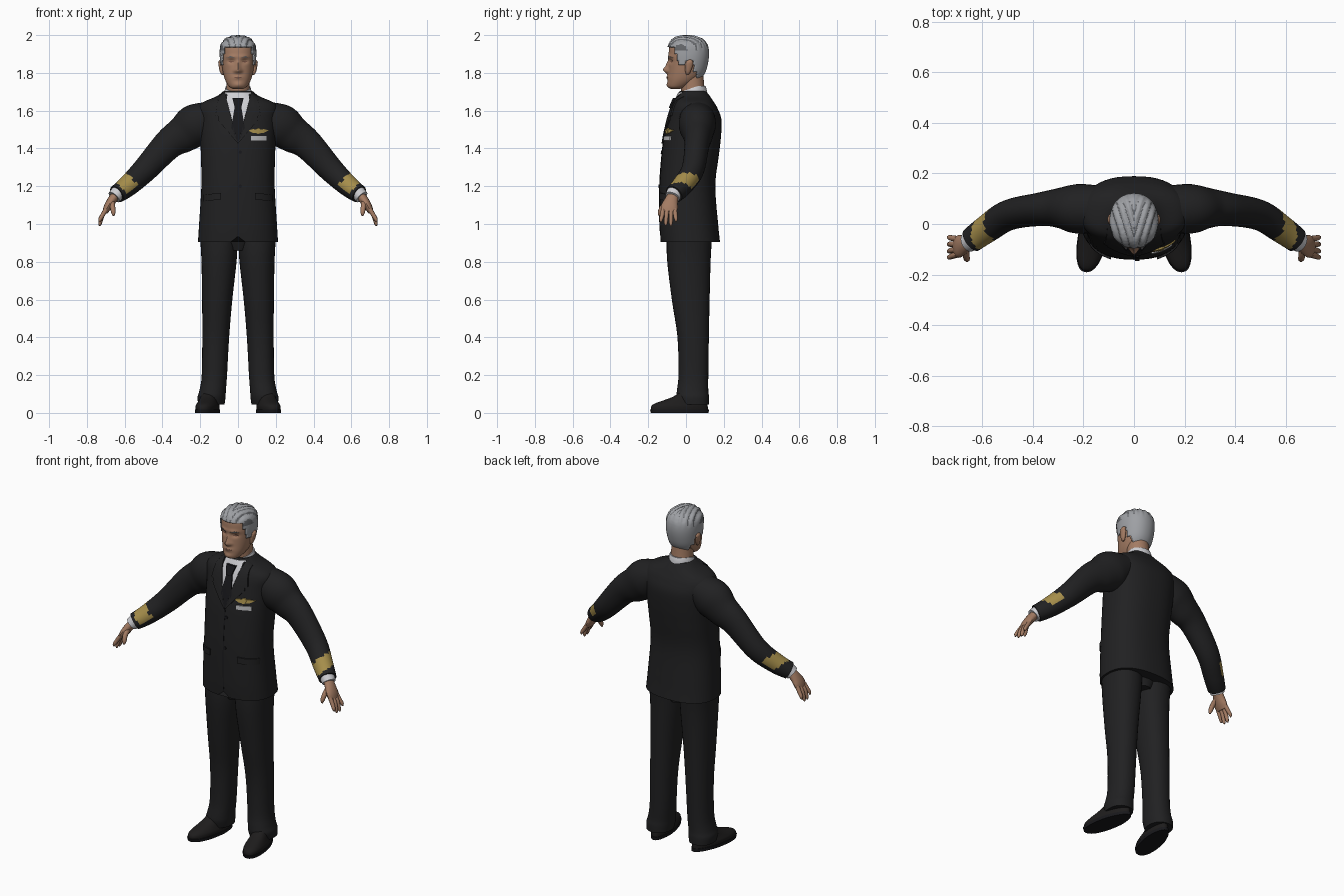
import bpy, bmesh, math, random
from mathutils import Vector
from mathutils.bvhtree import BVHTree

if "Cube" in bpy.data.objects:
    bpy.data.objects.remove(bpy.data.objects["Cube"])

random.seed(4)


def mat(name, r, g, b):
    m = bpy.data.materials.new(name)
    m.diffuse_color = (r, g, b, 1)
    m.use_nodes = True
    m.node_tree.nodes["Principled BSDF"].inputs["Base Color"].default_value = m.diffuse_color
    return m


BLACK = mat("black_cloth", .015, .015, .016)
TIE = mat("tie_black", .009, .009, .011)
SHOE = mat("shoe_black", .013, .012, .012)
WHITE = mat("white_shirt", .62, .62, .65)
GOLD = mat("gold_braid", .38, .27, .07)
SKIN = mat("skin", .37, .20, .125)
LIP = mat("dark_skin", .17, .08, .055)
HAIR = mat("grey_hair", .34, .35, .37)
STREAK = mat("dark_grey_hair", .13, .135, .145)
SILVER = mat("silver_plate", .45, .45, .46)


def finish(name, bm, mats, rule=None, angle=40):
    """Turn a bmesh into a smooth shaded object, colouring faces by rule."""
    bmesh.ops.recalc_face_normals(bm, faces=bm.faces)
    bm.normal_update()
    if rule:
        for f in bm.faces:
            f.material_index = rule(f.calc_center_median(), f.normal)
    me = bpy.data.meshes.new(name)
    bm.to_mesh(me)
    bm.free()
    for m in mats:
        me.materials.append(m)
    ob = bpy.data.objects.new(name, me)
    bpy.context.collection.objects.link(ob)
    bpy.ops.object.select_all(action='DESELECT')
    ob.select_set(True)
    bpy.context.view_layer.objects.active = ob
    bpy.ops.object.shade_smooth_by_angle(angle=math.radians(angle))
    return ob


def smooth_rows(rows, sub):
    """Catmull-Rom interpolation of section rows."""
    out = []
    for i in range(len(rows) - 1):
        p0, p1, p2, p3 = (rows[max(0, min(len(rows) - 1, i + k))] for k in (-1, 0, 1, 2))
        for s in range(sub):
            t = s / sub
            out.append([.5 * (2 * b + (c - a) * t + (2 * a - 5 * b + 4 * c - d) * t * t
                              + (3 * b - a - 3 * c + d) * t ** 3)
                        for a, b, c, d in zip(p0, p1, p2, p3)])
    return out + [list(rows[-1])]


def loft(rows, n=24, sub=4, level=False, power=2.0, warp=None):
    """Skin rows of (x, y, z, half width, half depth) into a closed bmesh."""
    rows = smooth_rows(rows, sub)
    pts = [Vector(r[:3]) for r in rows]
    bm, rings = bmesh.new(), []
    for i, r in enumerate(rows):
        t = (pts[min(i + 1, len(pts) - 1)] - pts[max(i - 1, 0)]).normalized()
        if level:
            t = Vector((0, 0, 1))
        v = (Vector((0, 1, 0)) - t * t.y).normalized()
        u = v.cross(t)
        ring = []
        for k in range(n):
            c, s = math.cos(math.tau * k / n), math.sin(math.tau * k / n)
            c = math.copysign(abs(c) ** (2 / power), c)
            s = math.copysign(abs(s) ** (2 / power), s)
            p = pts[i] + u * (c * r[3]) + v * (s * r[4])
            ring.append(bm.verts.new(warp(p) if warp else p))
        rings.append(ring)
    for a, b in zip(rings, rings[1:]):
        for k in range(n):
            bm.faces.new((a[k], a[(k + 1) % n], b[(k + 1) % n], b[k]))
    bm.faces.new(rings[0])
    bm.faces.new(rings[-1])
    bmesh.ops.recalc_face_normals(bm, faces=bm.faces)
    bm.normal_update()
    return bm


def level_rows(rows):
    """(z, half width, front y, back y) -> loft rows."""
    return [(0, (f + b) / 2, z, a, (b - f) / 2) for z, a, f, b in rows]


def plate(name, outline, tree, m, off=.004, s=1):
    """Thin plate draped over the front of a surface."""
    bm = bmesh.new()
    bm.faces.new([bm.verts.new((x * s, 0, z)) for x, z in outline])
    bmesh.ops.triangulate(bm, faces=bm.faces)
    bmesh.ops.subdivide_edges(bm, edges=bm.edges, cuts=5, use_grid_fill=True)
    for v in bm.verts:
        hit = tree.ray_cast(Vector((v.co.x, -1, v.co.z)), Vector((0, 1, 0)))[0]
        v.co.y = (hit.y if hit else -.04) - off
    ext = bmesh.ops.extrude_face_region(bm, geom=bm.faces[:])
    for g in ext["geom"]:
        if isinstance(g, bmesh.types.BMVert):
            g.co.y += off + .003
    return finish(name, bm, [m])


def box_pts(x0, x1, z0, z1):
    return [(x0, z0), (x1, z0), (x1, z1), (x0, z1)]


# Jacket body with a small notch at the front hem
def hem(p):
    if p.z < .97 and p.y < 0:
        p.z += max(0, .03 - abs(p.x)) * (.97 - p.z) / .065
    return p


bm = loft(level_rows([
    (.905, .212, -.135, .18), (1.0, .206, -.14, .17), (1.2, .194, -.14, .155),
    (1.35, .196, -.13, .172), (1.45, .2, -.118, .184), (1.55, .206, -.096, .188),
    (1.61, .212, -.078, .168), (1.645, .185, -.064, .148), (1.675, .115, -.05, .128),
    (1.705, .075, -.032, .105)]), 48, 5, True, 2.4, hem)
chest = BVHTree.FromBMesh(bm)
finish("jacket_body", bm, [BLACK])

# Shirt front, tie and collar
plate("shirt_front", [(-.07, 1.695), (-.05, 1.56), (0, 1.43), (.05, 1.56), (.07, 1.695)],
      chest, WHITE, .003)
plate("tie_blade", [(-.016, 1.63), (-.036, 1.51), (0, 1.43), (.036, 1.51), (.016, 1.63)],
      chest, TIE, .008)
plate("tie_knot", [(-.03, 1.668), (-.017, 1.615), (.017, 1.615), (.03, 1.668)], chest, TIE, .015)


def drop_front(p):
    p.z -= .035 * max(0, min(1, (.06 - p.y) / .1))
    return p


finish("shirt_collar", loft([(0, .035, 1.67, .078, .08), (0, .037, 1.71, .072, .073),
                             (0, .037, 1.73, .067, .067)], 32, 3, True, 2, drop_front), [WHITE])

# Jacket front details
plate("front_seam", box_pts(-.002, .002, .94, 1.43), chest, TIE, .002)
for z in (1.38, 1.2):
    plate("jacket_button", [(.012 + .009 * math.cos(k * math.tau / 8),
                             z + .009 * math.sin(k * math.tau / 8)) for k in range(8)],
          chest, TIE, .006)
for s in (-1, 1):
    plate("lapel", [(.07, 1.7), (.105, 1.675), (.12, 1.575), (.1, 1.57), (.105, 1.55),
                    (0, 1.425), (.036, 1.56)], chest, BLACK, .008, s)
    plate("pocket_flap", [(.09, 1.13), (.186, 1.12), (.186, 1.155), (.09, 1.165)],
          chest, BLACK, .009, s)

# Badge on the wearer's left breast
plate("name_plate", box_pts(.07, .15, 1.442, 1.465), chest, SILVER, .007)
for s in (-1, 1):
    plate("badge_wing", [(.108 + s * x, z) for x, z in
                         ((0, 1.479), (.03, 1.483), (.056, 1.496), (.03, 1.502), (0, 1.5))],
          chest, GOLD, .006)
plate("badge_centre", [(.108 + .014 * math.cos(k * math.tau / 10),
                        1.493 + .016 * math.sin(k * math.tau / 10)) for k in range(10)],
      chest, GOLD, .008)

for s in (-1, 1):
    # Sleeve with braid round its outer side
    axis = Vector((s * .57, -.35, -.74)).normalized()
    outer = Vector((s * .65, -.4, .65))
    start = Vector((s * .565, 0, 1.222))

    def braid(c, n):
        d = abs(c.x) * .72 - c.z * .69
        return int(-.452 < d < -.378 and n.dot(outer) > -.3)

    finish("sleeve", loft([(s * x, y, z, a, b) for x, y, z, a, b in (
        (.12, .06, 1.575, .08, .09), (.22, .06, 1.525, .112, .098), (.29, .063, 1.475, .098, .08),
        (.37, .058, 1.42, .081, .066), (.495, .035, 1.285, .066, .06),
        (.585, -.022, 1.2, .056, .055), (.642, -.064, 1.158, .048, .05))], 32, 8),
        [BLACK, GOLD], braid)
    finish("shirt_cuff", loft([(s * .635, -.06, 1.165, .04, .043),
                               (s * .656, -.072, 1.142, .037, .04)], 20, 1), [WHITE])
    # Hand
    finish("palm", loft([(s * x, y, z, a, b) for x, y, z, a, b in (
        (.645, -.066, 1.155, .024, .03), (.668, -.078, 1.125, .024, .036),
        (.69, -.088, 1.09, .021, .045), (.704, -.09, 1.062, .014, .04))], 16), [SKIN])
    for y0, y1, z1 in ((-.121, -.132, 1.01), (-.1, -.107, .992),
                       (-.079, -.08, .99), (-.059, -.053, 1.012)):
        finish("finger", loft([(s * x, y, z, r, r) for x, y, z, r in (
            (.698, y0, 1.078, .012), (.718, (y0 + y1) / 2, 1.045, .0115),
            (.73, y1, z1 + .014, .0095), (.733, y1, z1, .004))], 10), [SKIN])
    finish("thumb", loft([(s * x, y, z, r, r) for x, y, z, r in (
        (.668, -.09, 1.12, .018), (.664, -.123, 1.092, .014),
        (.66, -.138, 1.062, .012), (.659, -.142, 1.044, .005))], 10), [SKIN])

    # Trouser leg
    finish("trouser_leg", loft([(s * x, y, z, a, b) for x, y, z, a, b in (
        (.103, .02, .95, .1, .12), (.1, .015, .82, .094, .116), (.11, .025, .6, .08, .1),
        (.118, .038, .4, .071, .083), (.125, .039, .2, .067, .079), (.134, .035, .12, .07, .083),
        (.14, .036, .085, .074, .086), (.141, .042, .045, .07, .08))], 32, 4, True, 2.2), [BLACK])

    # Shoe, splayed outward toward the toe
    def splay(p):
        w = 1 - .22 * max(0, p.y - .0) / .12
        return Vector((s * (.148 + p.x * w - .18 * (p.y - .03)), p.y, p.z))

    finish("shoe_upper", loft(level_rows([
        (.015, .056, -.186, .116), (.035, .057, -.184, .115), (.05, .052, -.165, .113),
        (.066, .047, -.12, .11), (.085, .044, -.07, .108), (.11, .042, -.03, .105)]),
        28, 3, True, 2.3, splay), [SHOE])
    finish("shoe_sole", loft(level_rows([(0, .059, -.186, .12), (.018, .06, -.191, .121)]),
                             28, 1, True, 2.3, splay), [TIE])
    # Ear
    finish("ear", loft([(s * x, y, z, a, b) for x, y, z, a, b in (
        (.082, .008, 1.79, .004, .006), (.086, .01, 1.805, .01, .014),
        (.091, .015, 1.84, .012, .022), (.093, .019, 1.86, .011, .018),
        (.09, .02, 1.872, .004, .006))], 14, 3, True), [SKIN])

# Jacket seat hides the join of the legs
finish("trouser_seat", loft(level_rows([(.86, .06, -.07, .115), (.95, .16, -.1, .13)]),
                            24, 2, True), [BLACK])

# Neck and head, with nose, eye sockets, lips and brow pushed in or out
finish("neck", loft([(0, .045, 1.64, .065, .065), (0, .035, 1.73, .062, .062),
                     (0, .03, 1.82, .06, .06)], 28, 3, True), [SKIN])


def features(p):
    if p.y < -.02:
        def bump(x, z, sx, sz):
            return math.exp(-((abs(p.x) - x) / sx) ** 2 - ((p.z - z) / sz) ** 2)
        p.y -= (.026 * bump(0, 1.815, .014, .017) + .012 * bump(0, 1.842, .01, .022)
                + .008 * bump(.016, 1.81, .01, .009) + .007 * bump(0, 1.776, .024, .011)
                + .006 * bump(.03, 1.885, .03, .009) - .012 * bump(.036, 1.862, .018, .011)
                + .006 * bump(0, 1.737, .022, .013))
    return p


def head_mesh():
    return loft(level_rows([
        (1.716, .03, -.082, -.03), (1.728, .048, -.095, .01), (1.76, .067, -.097, .06),
        (1.80, .079, -.094, .092), (1.85, .086, -.092, .108), (1.90, .089, -.092, .114),
        (1.94, .085, -.087, .108), (1.968, .069, -.07, .088), (1.984, .042, -.045, .055),
        (1.99, .008, -.01, .01)]), 72, 7, True, 2.15, features)


bm = head_mesh()
face = BVHTree.FromBMesh(bm)
finish("head", bm, [SKIN], angle=60)
plate("mouth", [(-.025, 1.775), (0, 1.77), (.025, 1.775), (0, 1.78)], face, LIP, .0015)
for s in (-1, 1):
    plate("eye_line", [(.022, 1.859), (.038, 1.855), (.054, 1.86), (.038, 1.865)], face, LIP, .0015, s)
    plate("eyebrow", [(.016, 1.882), (.06, 1.88), (.04, 1.889)], face, STREAK, .002, s)


# Hair shell, cut along the hairline and combed back in locks
def hairline(y):
    steps = ((-.055, 1.935), (-.04, 1.9), (-.005, 1.845), (.04, 1.868), (.055, 1.81))
    for limit, z in steps:
        if y < limit:
            return z
    return 1.768


def comb(p):
    return math.sin(abs(p.x) * 230 - p.y * 70 + 1.2)


bm = head_mesh()
bmesh.ops.delete(bm, geom=[f for f in bm.faces if f.calc_center_median().z
                           < hairline(f.calc_center_median().y)], context='FACES')
bm.normal_update()
for v in bm.verts:
    top = max(0, min(1, (v.co.z - 1.91) / .05))
    v.co += v.normal * (.008 + top * (.003 * comb(v.co) + random.uniform(-.001, .001)))
    v.co.z = min(v.co.z, 2)
hair = finish("hair", bm, [HAIR, STREAK],
              lambda c, n: int(c.z > 1.92 and comb(c) < -.82 and c.y < .09), 60)
sol = hair.modifiers.new("thickness", 'SOLIDIFY')
sol.thickness = .008
sol.offset = -1
